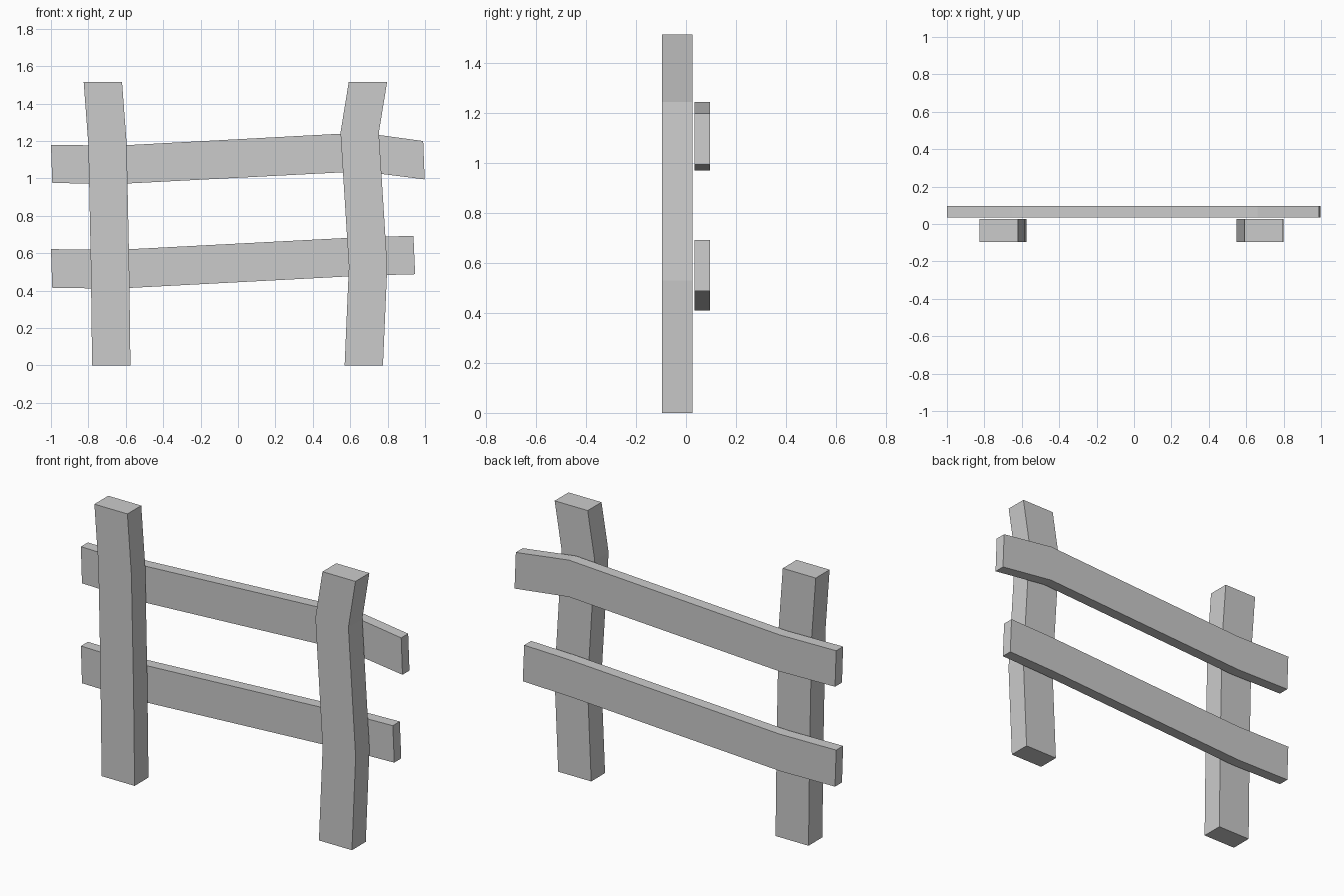
import bpy, bmesh

if "Cube" in bpy.data.objects:
    bpy.data.objects.remove(bpy.data.objects["Cube"])


def plank(name, stations, y0, y1):
    """Crooked timber: each station is the two edge points (x, z) of one
    cross-section; the section spans y0 to y1."""
    bm = bmesh.new()
    rings = []
    for (xa, za), (xb, zb) in stations:
        rings.append([bm.verts.new(p) for p in (
            (xa, y0, za), (xb, y0, zb), (xb, y1, zb), (xa, y1, za))])
    for r, s in zip(rings, rings[1:]):
        for i in range(4):
            j = (i + 1) % 4
            bm.faces.new((r[i], r[j], s[j], s[i]))
    bm.faces.new(rings[0][::-1])
    bm.faces.new(rings[-1])
    bmesh.ops.recalc_face_normals(bm, faces=bm.faces)
    mesh = bpy.data.meshes.new(name)
    bm.to_mesh(mesh)
    bm.free()
    obj = bpy.data.objects.new(name, mesh)
    bpy.context.collection.objects.link(obj)
    return obj


def post(name, path, width=0.205):
    # path: (left edge x, z) from the ground up
    plank(name, [((x, z), (x + width, z)) for x, z in path], -0.096, 0.027)


def rail(name, stations):
    # stations: bottom and top edge points from left to right
    plank(name, stations, 0.034, 0.096)


# Upright posts
post("left_post", [(-0.78, 0), (-0.787, 0.55), (-0.80, 1.18), (-0.825, 1.515)])
post("right_post", [(0.57, 0), (0.593, 0.53), (0.548, 1.245), (0.592, 1.515)])

# Rails fixed to the back of the posts
rail("upper_rail", [((-0.993, 0.976), (-1.0, 1.18)),
                    ((-0.65, 0.97), (-0.65, 1.175)),
                    ((0.66, 1.038), (0.66, 1.245)),
                    ((0.998, 0.995), (0.99, 1.2))])
rail("lower_rail", [((-0.993, 0.415), (-1.0, 0.622)),
                    ((-0.65, 0.411), (-0.65, 0.618)),
                    ((0.66, 0.48), (0.66, 0.686)),
                    ((0.947, 0.488), (0.938, 0.693))])
